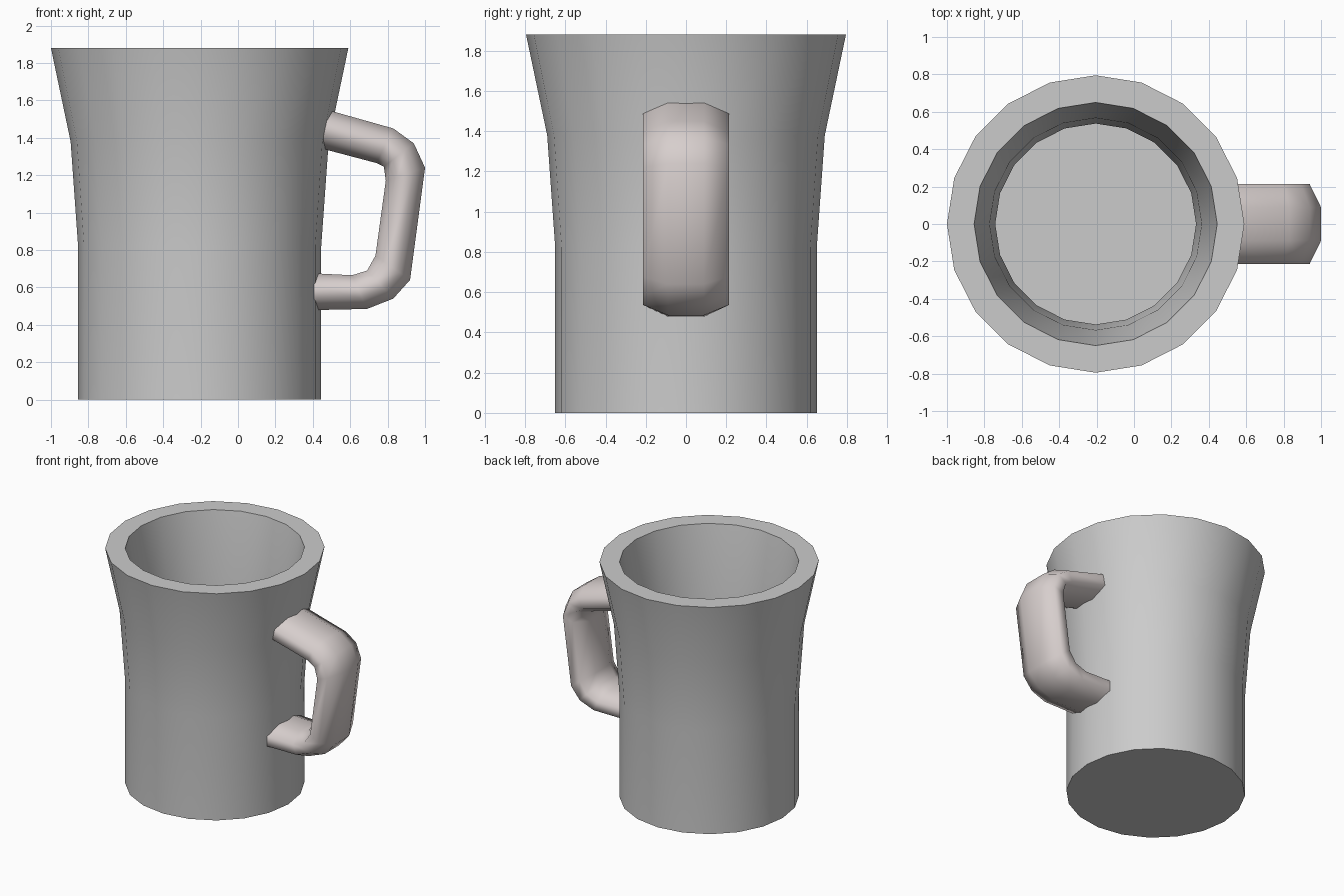
import bpy, bmesh
from math import cos, sin, pi, radians

if "Cube" in bpy.data.objects:
    bpy.data.objects.remove(bpy.data.objects["Cube"])


def loft(name, rings, smooth_angle):
    """Skin a list of closed vertex rings and cap both ends."""
    bm = bmesh.new()
    loops = [[bm.verts.new(p) for p in ring] for ring in rings]
    n = len(loops[0])
    for a, b in zip(loops, loops[1:]):
        for i in range(n):
            j = (i + 1) % n
            bm.faces.new((a[i], a[j], b[j], b[i]))
    bm.faces.new(loops[0])
    bm.faces.new(loops[-1])
    bmesh.ops.recalc_face_normals(bm, faces=bm.faces)
    mesh = bpy.data.meshes.new(name)
    bm.to_mesh(mesh)
    bm.free()
    obj = bpy.data.objects.new(name, mesh)
    bpy.context.collection.objects.link(obj)
    bpy.ops.object.select_all(action='DESELECT')
    obj.select_set(True)
    bpy.context.view_layer.objects.active = obj
    bpy.ops.object.shade_smooth_by_angle(angle=radians(smooth_angle))
    return obj


# Mug body: 20-sided lathe, up the outside, over the rim, down the inside
SIDES, CX = 20, -0.205
profile = [(0.65, 0), (0.65, 0.82), (0.69, 1.38), (0.795, 1.88),
           (0.65, 1.88), (0.567, 1.38), (0.537, 0.82), (0.537, 0.12)]
loft("mug_body",
     [[(CX + r * cos(2 * pi * i / SIDES), r * sin(2 * pi * i / SIDES), z)
       for i in range(SIDES)] for r, z in profile], 30)

# Handle: flattened octagon swept through (outer, inner) edge stations,
# ends buried in the mug wall
stations = [((0.45, 1.557), (0.40, 1.355)), ((0.83, 1.45), (0.74, 1.265)),
            ((0.94, 1.37), (0.78, 1.245)), ((1.0, 1.24), (0.79, 1.17)),
            ((0.92, 0.64), (0.735, 0.77)), ((0.83, 0.54), (0.69, 0.69)),
            ((0.69, 0.485), (0.61, 0.665)), ((0.37, 0.478), (0.37, 0.677))]
HALF_WIDTH = 0.215
rings = []
for (ox, oz), (ix, iz) in stations:
    ring = []
    for k in range(8):
        a = pi / 8 + k * pi / 4
        y = HALF_WIDTH * cos(a) / cos(pi / 8)
        t = 0.5 + 0.5 * sin(a) / cos(pi / 8)
        ring.append((ix + (ox - ix) * t, y, iz + (oz - iz) * t))
    rings.append(ring)
handle = loft("handle", rings, 75)

mat = bpy.data.materials.new("warm_grey")
mat.diffuse_color = (0.68, 0.62, 0.61, 1)
mat.use_nodes = True
mat.node_tree.nodes["Principled BSDF"].inputs["Base Color"].default_value = mat.diffuse_color
handle.data.materials.append(mat)
